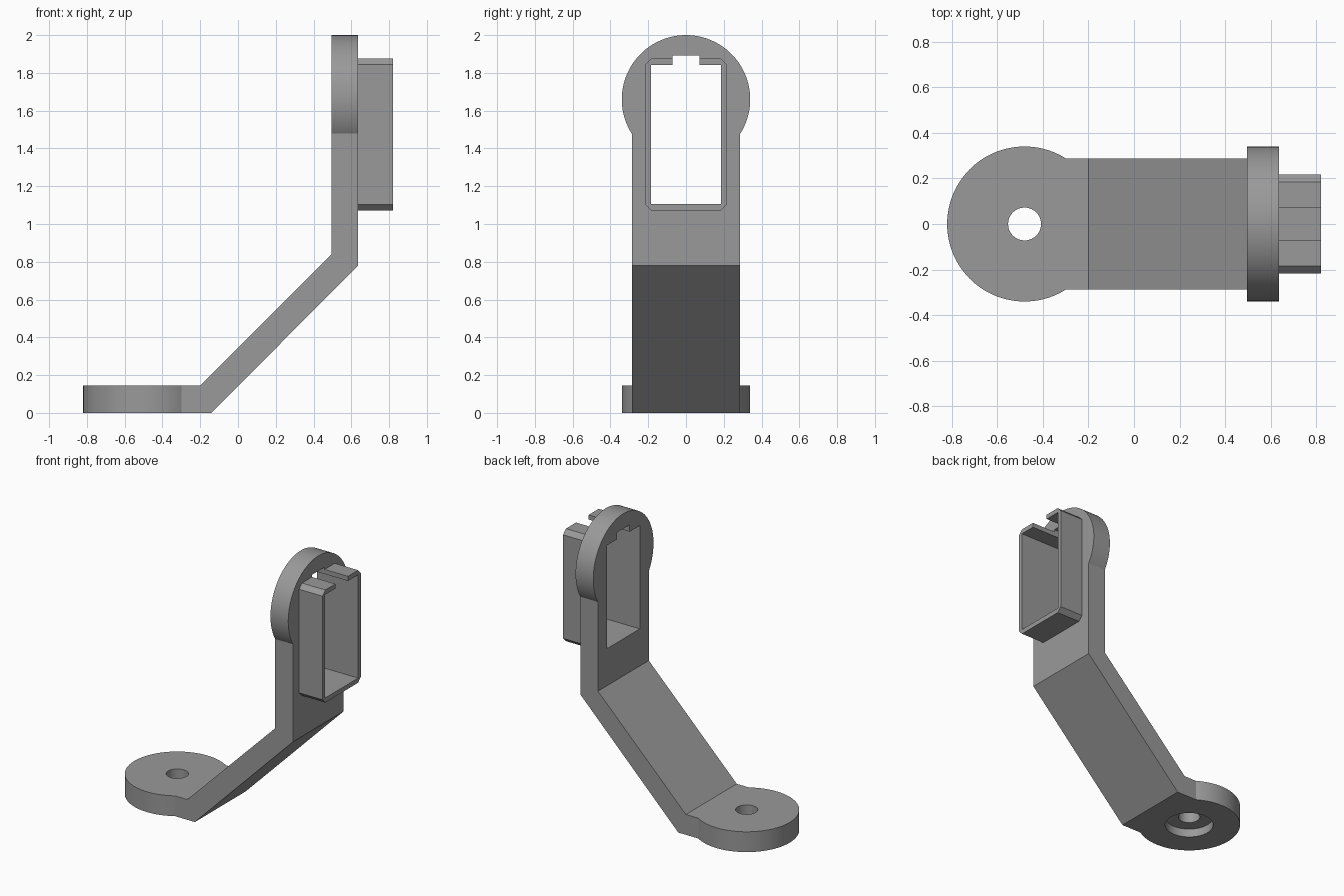
import bpy, bmesh, math
from mathutils import Vector

if "Cube" in bpy.data.objects:
    bpy.data.objects.remove(bpy.data.objects["Cube"])

grey = bpy.data.materials.new("mid_grey")
grey.diffuse_color = (0.32, 0.32, 0.32, 1)
grey.use_nodes = True
grey.node_tree.nodes["Principled BSDF"].inputs["Base Color"].default_value = grey.diffuse_color

HALF_W = 0.287          # half width of the arm
PAD_R = 0.34            # radius of both round ends
T = 0.145               # thickness of the foot pad
X0, X1, X2 = 0.495, 0.635, 0.82   # plate back, plate front, collar front
HEAD_Z = 1.66


def prism(name, outline, offset):
    """Extrude a closed 3D outline along an offset vector."""
    bm = bmesh.new()
    face = bm.faces.new([bm.verts.new(p) for p in outline])
    ext = bmesh.ops.extrude_face_region(bm, geom=[face])
    moved = [v for v in ext["geom"] if isinstance(v, bmesh.types.BMVert)]
    bmesh.ops.translate(bm, verts=moved, vec=Vector(offset))
    bmesh.ops.recalc_face_normals(bm, faces=bm.faces)
    mesh = bpy.data.meshes.new(name)
    bm.to_mesh(mesh)
    bm.free()
    mesh.materials.append(grey)
    ob = bpy.data.objects.new(name, mesh)
    bpy.context.collection.objects.link(ob)
    return ob


def circle(r, n=96):
    return [(r * math.cos(2 * math.pi * i / n), r * math.sin(2 * math.pi * i / n))
            for i in range(n)]


def disc_z(name, r, z0, z1):
    return prism(name, [(-0.48 + a, b, z0) for a, b in circle(r)], (0, 0, z1 - z0))


def box_x(name, x0, x1, hy, z0, z1, c=0.0):
    """Box along x, with optional chamfered corners."""
    pts = [(-hy, z0), (hy, z0), (hy, z1), (-hy, z1)]
    if c:
        pts = [(-hy + c, z0), (hy - c, z0), (hy, z0 + c), (hy, z1 - c),
               (hy - c, z1), (-hy + c, z1), (-hy, z1 - c), (-hy, z0 + c)]
    return prism(name, [(x0, y, z) for y, z in pts], (x1 - x0, 0, 0))


def combine(target, tool, operation):
    mod = target.modifiers.new(operation.lower(), 'BOOLEAN')
    mod.operation, mod.solver, mod.object = operation, 'EXACT', tool
    bpy.context.view_layer.objects.active = target
    bpy.ops.object.modifier_apply(modifier=mod.name)
    bpy.data.objects.remove(tool, do_unlink=True)


# Bent arm: flat foot, sloping web and upright plate
side = [(-0.48, 0), (-0.14, 0), (X1, 0.78), (X1, HEAD_Z),
        (X0, HEAD_Z), (X0, 0.84), (-0.2, T), (-0.48, T)]
bracket = prism("bracket", [(x, -HALF_W, z) for x, z in side], (0, 2 * HALF_W, 0))

# Round foot pad and round head
combine(bracket, disc_z("foot_pad", PAD_R, 0, T), 'UNION')
head = prism("head", [(X0, a, HEAD_Z + b) for a, b in circle(PAD_R)], (X1 - X0, 0, 0))
combine(bracket, head, 'UNION')

# Chamfered rectangular collar on the plate
combine(bracket, box_x("collar", X1, X2, 0.217, 1.072, 1.876, 0.032), 'UNION')

# Socket through collar and plate, with a key slot that splits the collar top
combine(bracket, box_x("socket_cut", 0.4, 0.9, 0.186, 1.105, 1.843), 'DIFFERENCE')
combine(bracket, box_x("key_slot_cut", 0.4, 0.9, 0.071, 1.7, 1.892), 'DIFFERENCE')

# Screw hole and counterbore underneath
combine(bracket, disc_z("screw_hole_cut", 0.072, -0.1, 0.3), 'DIFFERENCE')
combine(bracket, disc_z("counterbore_cut", 0.16, -0.1, 0.06), 'DIFFERENCE')

# Smooth the round walls, keep the edges crisp
bpy.ops.object.select_all(action='DESELECT')
bracket.select_set(True)
bpy.context.view_layer.objects.active = bracket
bpy.ops.object.shade_smooth_by_angle(angle=math.radians(20))
